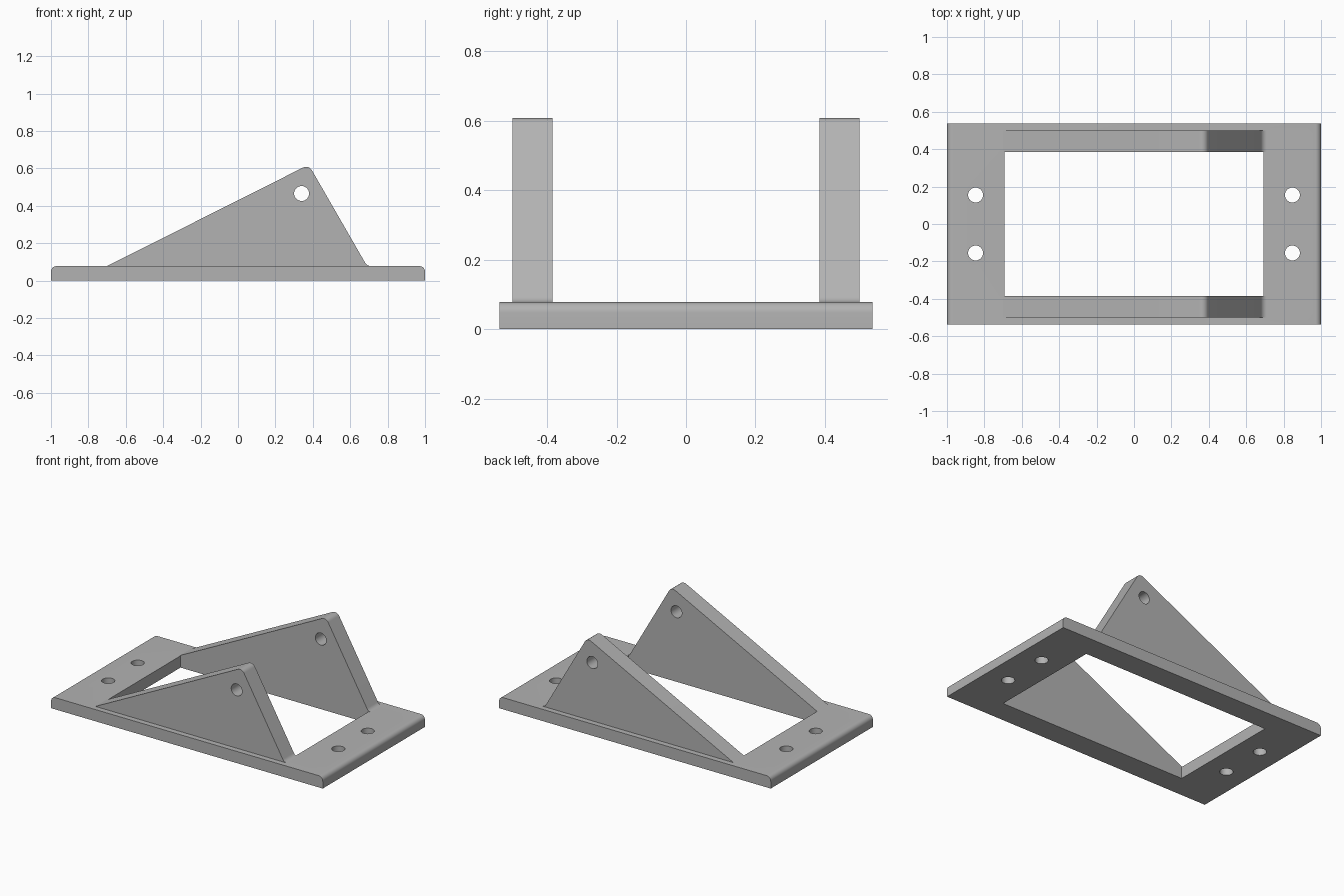
import bpy, bmesh, math
from mathutils import Vector

cube = bpy.data.objects.get("Cube")
if cube:
    bpy.data.objects.remove(cube, do_unlink=True)

PLATE_TOP = 0.078
HALF_DEPTH = 0.537
INNER, OUTER = 0.385, 0.5   # y range of each cheek

grey = bpy.data.materials.new("plain_grey")
grey.use_nodes = True
GREY = (0.45, 0.45, 0.45, 1)
grey.diffuse_color = GREY
grey.node_tree.nodes["Principled BSDF"].inputs["Base Color"].default_value = GREY


def rounded(corners, steps=8):
    """Turn (x, z, radius) corners into points, with an arc at each radius."""
    points = []
    for i, (x, z, r) in enumerate(corners):
        p = Vector((x, z))
        if r == 0:
            points.append(p)
            continue
        a = (Vector(corners[i - 1][:2]) - p).normalized()
        b = (Vector(corners[(i + 1) % len(corners)][:2]) - p).normalized()
        half = a.angle(b) / 2
        centre = p + (a + b).normalized() * r / math.sin(half)
        start = p + a * r / math.tan(half) - centre
        end = p + b * r / math.tan(half) - centre
        sweep = math.pi - 2 * half
        for k in range(steps + 1):
            t = k / steps
            points.append(centre + (start * math.sin((1 - t) * sweep)
                                    + end * math.sin(t * sweep)) / math.sin(sweep))
    return points


def extrude_profile(name, points, y0, y1):
    """Extrude an x-z outline from y0 to y1."""
    bm = bmesh.new()
    face = bm.faces.new([bm.verts.new((p.x, y0, p.y)) for p in points])
    grown = bmesh.ops.extrude_face_region(bm, geom=[face])["geom"]
    moved = [v for v in grown if isinstance(v, bmesh.types.BMVert)]
    bmesh.ops.translate(bm, vec=(0, y1 - y0, 0), verts=moved)
    bmesh.ops.recalc_face_normals(bm, faces=bm.faces)
    mesh = bpy.data.meshes.new(name)
    bm.to_mesh(mesh)
    bm.free()
    obj = bpy.data.objects.new(name, mesh)
    bpy.context.collection.objects.link(obj)
    mesh.materials.append(grey)
    return obj


def select_only(obj):
    bpy.ops.object.select_all(action="DESELECT")
    obj.select_set(True)
    bpy.context.view_layer.objects.active = obj


def cut(obj, cutter):
    """Subtract the cutter from the part, then discard it."""
    mod = obj.modifiers.new("cut", "BOOLEAN")
    mod.operation, mod.solver, mod.object = "DIFFERENCE", "EXACT", cutter
    select_only(obj)
    bpy.ops.object.modifier_apply(modifier=mod.name)
    bpy.data.objects.remove(cutter, do_unlink=True)


def drill(obj, location, rotation=(0, 0, 0)):
    bpy.ops.mesh.primitive_cylinder_add(vertices=32, radius=0.04, depth=0.4,
                                        location=location, rotation=rotation)
    drill_bit = bpy.context.object
    drill_bit.data.materials.append(grey)
    cut(obj, drill_bit)


def finish(obj):
    select_only(obj)
    bpy.ops.object.shade_smooth_by_angle(angle=math.radians(30))


# Base plate with rounded upper end edges
plate = extrude_profile("base_plate", rounded([
    (-1, 0, 0), (1, 0, 0), (1, PLATE_TOP, 0.03), (-1, PLATE_TOP, 0.03)]),
    -HALF_DEPTH, HALF_DEPTH)

# Rectangular window and four mounting holes
window = [Vector(p) for p in ((-0.693, -1), (0.693, -1), (0.693, 1), (-0.693, 1))]
cut(plate, extrude_profile("window_cutter", window, -INNER, INNER))
for x in (-0.847, 0.847):
    for y in (-0.155, 0.155):
        drill(plate, (x, y, 0))
finish(plate)

# Two triangular cheeks with rounded peak, filleted toe and pivot hole
cheek_outline = rounded([
    (-0.7, PLATE_TOP, 0), (0.378, 0.62, 0.035),
    (0.69, PLATE_TOP, 0.035), (0.72, PLATE_TOP, 0)])
for name, side in (("front_cheek", -1), ("back_cheek", 1)):
    cheek = extrude_profile(name, cheek_outline, side * INNER, side * OUTER)
    drill(cheek, (0.34, side * (INNER + OUTER) / 2, 0.466), (math.pi / 2, 0, 0))
    finish(cheek)
